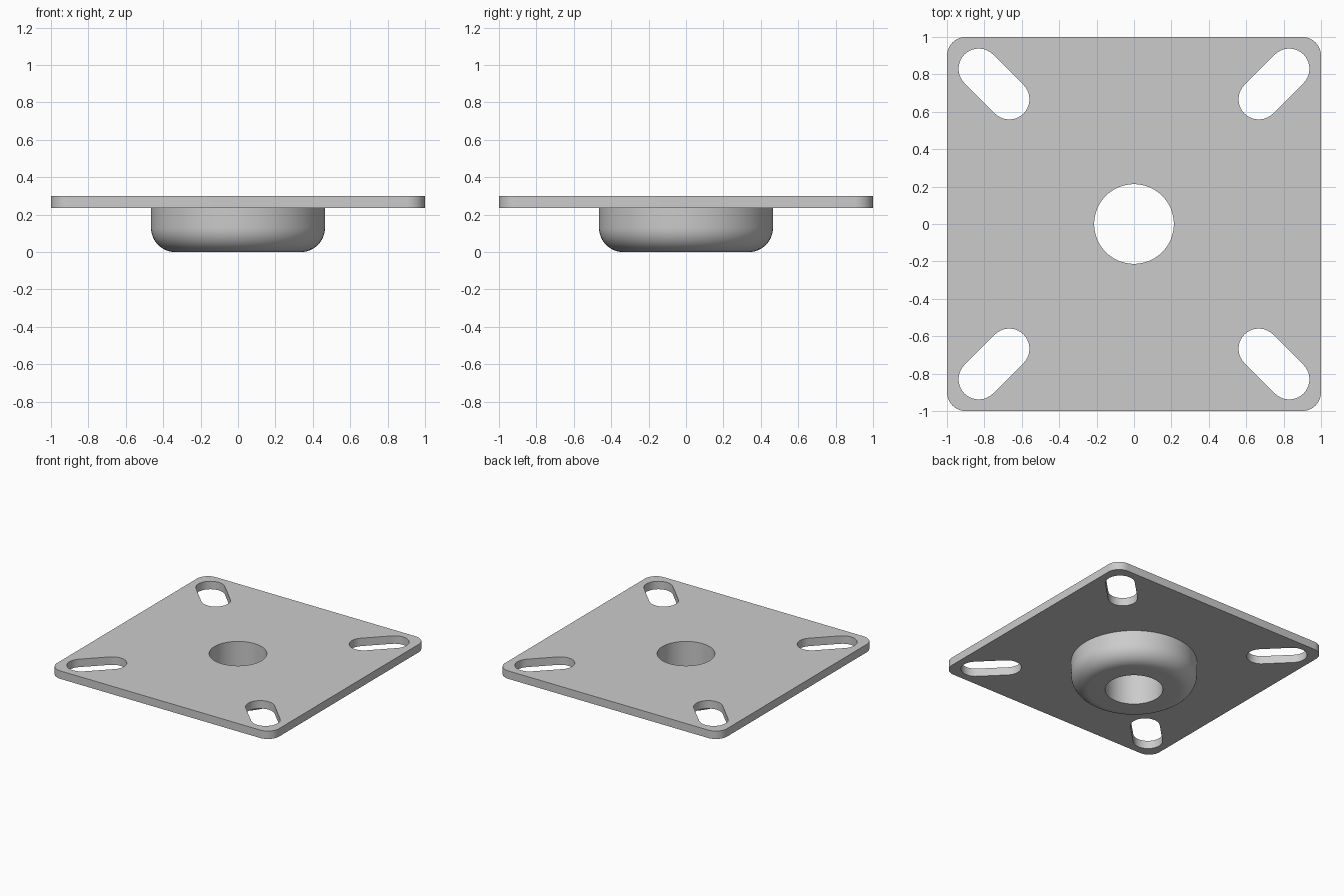
import bpy
import bmesh
from math import sin, cos, pi, sqrt

TOP, UNDER = 0.30, 0.235
BOSS_R, FILLET, HOLE_R = 0.465, 0.13, 0.213
SLOT_IN, SLOT_OUT, SLOT_R = 0.667, 0.83, 0.108
CORNER = 0.10

cube = bpy.data.objects.get("Cube")
if cube:
    bpy.data.objects.remove(cube, do_unlink=True)

steel = bpy.data.materials.new("grey_steel")
steel.use_nodes = True
grey = (0.6, 0.6, 0.6, 1)
steel.diffuse_color = grey
steel.node_tree.nodes["Principled BSDF"].inputs["Base Color"].default_value = grey


def arc(cx, cy, r, start, end, steps):
    """Points along an arc, both ends included."""
    angles = [start + (end - start) * i / steps for i in range(steps + 1)]
    return [(cx + r * cos(a), cy + r * sin(a)) for a in angles]


def add_object(name, bm):
    bmesh.ops.recalc_face_normals(bm, faces=bm.faces)
    mesh = bpy.data.meshes.new(name)
    bm.to_mesh(mesh)
    bm.free()
    mesh.materials.append(steel)
    obj = bpy.data.objects.new(name, mesh)
    bpy.context.collection.objects.link(obj)
    return obj


def prism(name, outline, z0, z1):
    """Extrude a flat outline upward."""
    bm = bmesh.new()
    face = bm.faces.new([bm.verts.new((x, y, z0)) for x, y in outline])
    result = bmesh.ops.extrude_face_region(bm, geom=[face])
    verts = [g for g in result["geom"] if isinstance(g, bmesh.types.BMVert)]
    bmesh.ops.translate(bm, verts=verts, vec=(0, 0, z1 - z0))
    return add_object(name, bm)


def lathe(name, profile, segments):
    """Stack rings of (radius, height) and cap both ends."""
    bm = bmesh.new()
    rings = [[bm.verts.new((r * cos(2 * pi * i / segments),
                            r * sin(2 * pi * i / segments), z))
              for i in range(segments)] for r, z in profile]
    for low, high in zip(rings, rings[1:]):
        for i in range(segments):
            j = (i + 1) % segments
            bm.faces.new((low[i], low[j], high[j], high[i]))
    bm.faces.new(rings[0])
    bm.faces.new(rings[-1])
    return add_object(name, bm)


def combine(target, other, operation):
    """Apply a boolean and discard the helper object."""
    mod = target.modifiers.new(operation.lower(), 'BOOLEAN')
    mod.object = other
    mod.operation = operation
    mod.solver = 'EXACT'
    bpy.context.view_layer.objects.active = target
    bpy.ops.object.modifier_apply(modifier=mod.name)
    bpy.data.objects.remove(other, do_unlink=True)


# Square plate with rounded corners
outline = []
for k in range(4):
    a = k * pi / 2
    d = (1 - CORNER) * sqrt(2)
    outline += arc(d * cos(a + pi / 4), d * sin(a + pi / 4), CORNER, a, a + pi / 2, 10)
plate = prism("mounting_plate", outline, UNDER, TOP)

# Round boss underneath with a filleted lower rim
rim = arc(BOSS_R - FILLET, FILLET, FILLET, -pi / 2, 0, 12)
boss = lathe("boss", rim + [(BOSS_R, (UNDER + TOP) / 2)], 96)
combine(plate, boss, 'UNION')

# Central bore through plate and boss
bore = lathe("bore_cutter", [(HOLE_R, -0.1), (HOLE_R, TOP + 0.1)], 96)
combine(plate, bore, 'DIFFERENCE')

# Diagonal bolt slots at the four corners
for k in range(4):
    a = pi / 4 + k * pi / 2
    slot = []
    for dist, start in ((SLOT_OUT, a - pi / 2), (SLOT_IN, a + pi / 2)):
        d = dist * sqrt(2)
        slot += arc(d * cos(a), d * sin(a), SLOT_R, start, start + pi, 20)
    combine(plate, prism("slot_cutter", slot, UNDER - 0.1, TOP + 0.1), 'DIFFERENCE')

# Smooth the curved walls, keep the flat edges sharp
bpy.ops.object.select_all(action='DESELECT')
plate.select_set(True)
bpy.context.view_layer.objects.active = plate
bpy.ops.object.shade_smooth_by_angle(angle=pi / 6)
